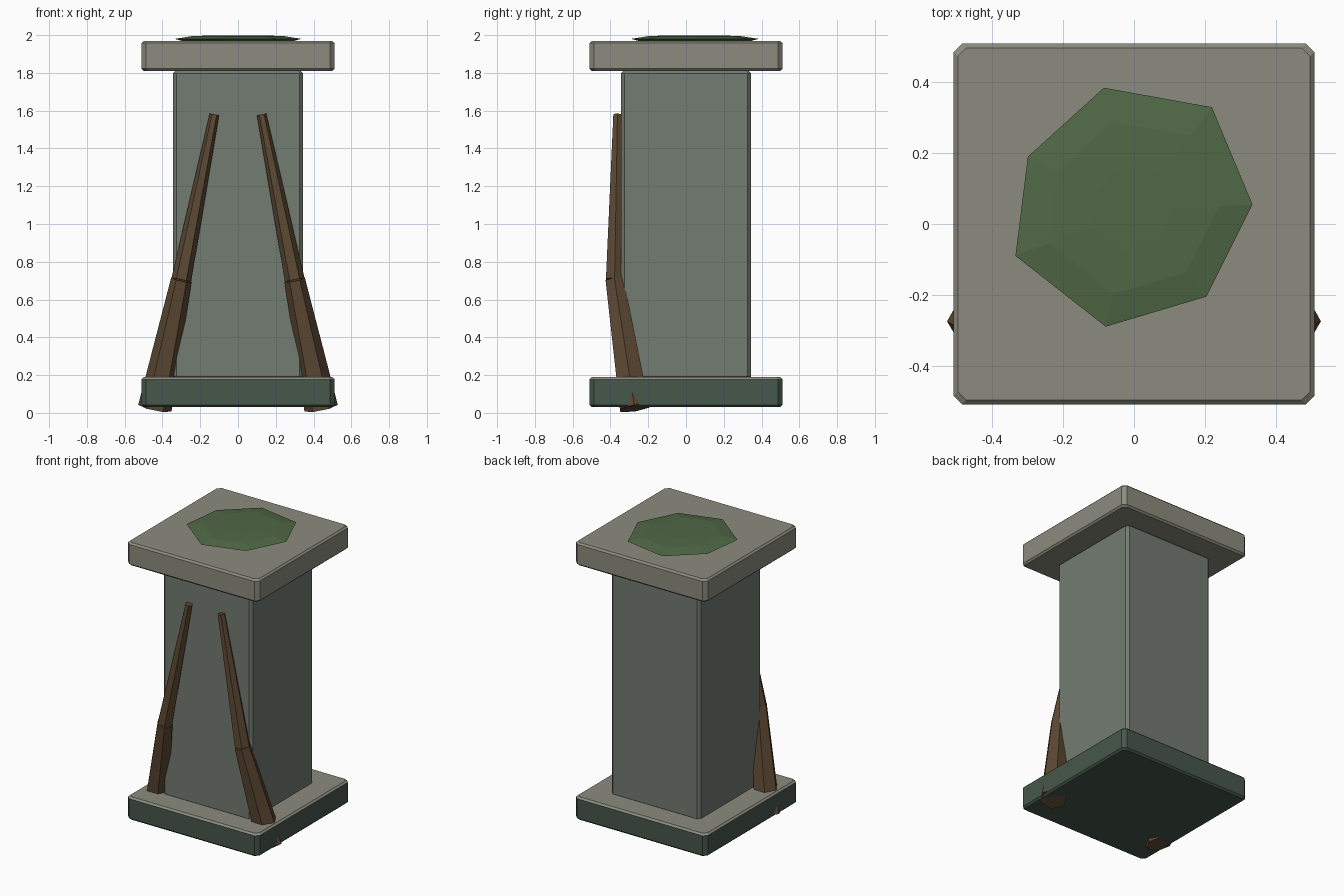
import bpy, bmesh, math
from mathutils import Vector

if "Cube" in bpy.data.objects:
    bpy.data.objects.remove(bpy.data.objects["Cube"])


def material(name, rgb):
    m = bpy.data.materials.new(name)
    m.diffuse_color = (*rgb, 1)
    m.use_nodes = True
    m.node_tree.nodes["Principled BSDF"].inputs["Base Color"].default_value = m.diffuse_color
    return m


STONE = material("pale_stone", (0.26, 0.26, 0.21))
SHAFT = material("weathered_stone", (0.17, 0.20, 0.165))
DAMP = material("damp_stone", (0.062, 0.095, 0.07))
MOSS = material("moss", (0.08, 0.14, 0.06))
ROOT = material("root_bark", (0.107, 0.065, 0.032))


def loft(bm, rings):
    """Skin a list of equal-length point rings and close both ends."""
    vs = [[bm.verts.new(p) for p in r] for r in rings]
    n = len(vs[0])
    for a, b in zip(vs, vs[1:]):
        for i in range(n):
            j = (i + 1) % n
            bm.faces.new((a[i], a[j], b[j], b[i]))
    bm.faces.new(vs[0][::-1])
    return bm.faces.new(vs[-1])


def finish(name, bm, mats):
    bmesh.ops.recalc_face_normals(bm, faces=bm.faces[:])
    me = bpy.data.meshes.new(name)
    bm.to_mesh(me)
    bm.free()
    for m in mats:
        me.materials.append(m)
    ob = bpy.data.objects.new(name, me)
    bpy.context.collection.objects.link(ob)
    return ob


def block(name, half, z0, z1, mats, cut=0.024, edge=0.012):
    """Square stone block with chamfered corners and rims."""
    def ring(h, z):
        c = h - cut
        pts = [(h, -c), (h, c), (c, h), (-c, h), (-h, c), (-h, -c), (-c, -h), (c, -h)]
        return [(x, y, z) for x, y in pts]
    bm = bmesh.new()
    loft(bm, [ring(half - edge, z0), ring(half, z0 + edge),
              ring(half, z1 - edge), ring(half - edge, z1)])
    bm.normal_update()
    if len(mats) > 1:  # upward faces take the second material
        for f in bm.faces:
            f.material_index = int(f.calc_center_median().z > z1 - edge)
    return finish(name, bm, mats)


# Stone pillar
block("base_slab", 0.51, 0.03, 0.19, [DAMP, STONE])
block("shaft", 0.345, 0.18, 1.81, [SHAFT], cut=0.02)
block("cap_slab", 0.51, 1.81, 1.97, [STONE])

# Moss patch: flattened irregular seven-sided dome
outline = [(-0.085, 0.385), (-0.30, 0.19), (-0.335, -0.09), (-0.08, -0.29),
           (0.205, -0.205), (0.335, 0.055), (0.22, 0.33)]
bm = bmesh.new()
cx, cy = 0.0, 0.04
top = loft(bm, [[(cx + (x - cx) * s, cy + (y - cy) * s, z) for x, y in outline]
                for s, z in ((0.85, 1.966), (1.0, 1.98), (0.72, 1.995), (0.35, 1.999))])
bmesh.ops.poke(bm, faces=[top])
finish("moss_patch", bm, [MOSS])


# Roots: two tapering six-sided segments each, mirrored left and right
def root_ring(p, axis, r, side):
    u = (Vector((side, 0, 0)) - axis * axis.x * side).normalized()
    v = axis.cross(u)
    return [p + r * (u * math.cos(k * math.pi / 3) + v * math.sin(k * math.pi / 3))
            for k in range(6)]


for name, side in (("left_root", -1), ("right_root", 1)):
    foot = Vector((side * 0.44, -0.272, 0.025))
    knee = Vector((side * 0.30, -0.378, 0.705))
    tip = Vector((side * 0.125, -0.363, 1.58))
    bm = bmesh.new()
    for a, b, ra, rb in ((foot, knee, 0.09, 0.055), (knee, tip, 0.053, 0.025)):
        axis = (b - a).normalized()
        loft(bm, [root_ring(a, axis, ra, side), root_ring(b, axis, rb, side)])
    finish(name, bm, [ROOT])
